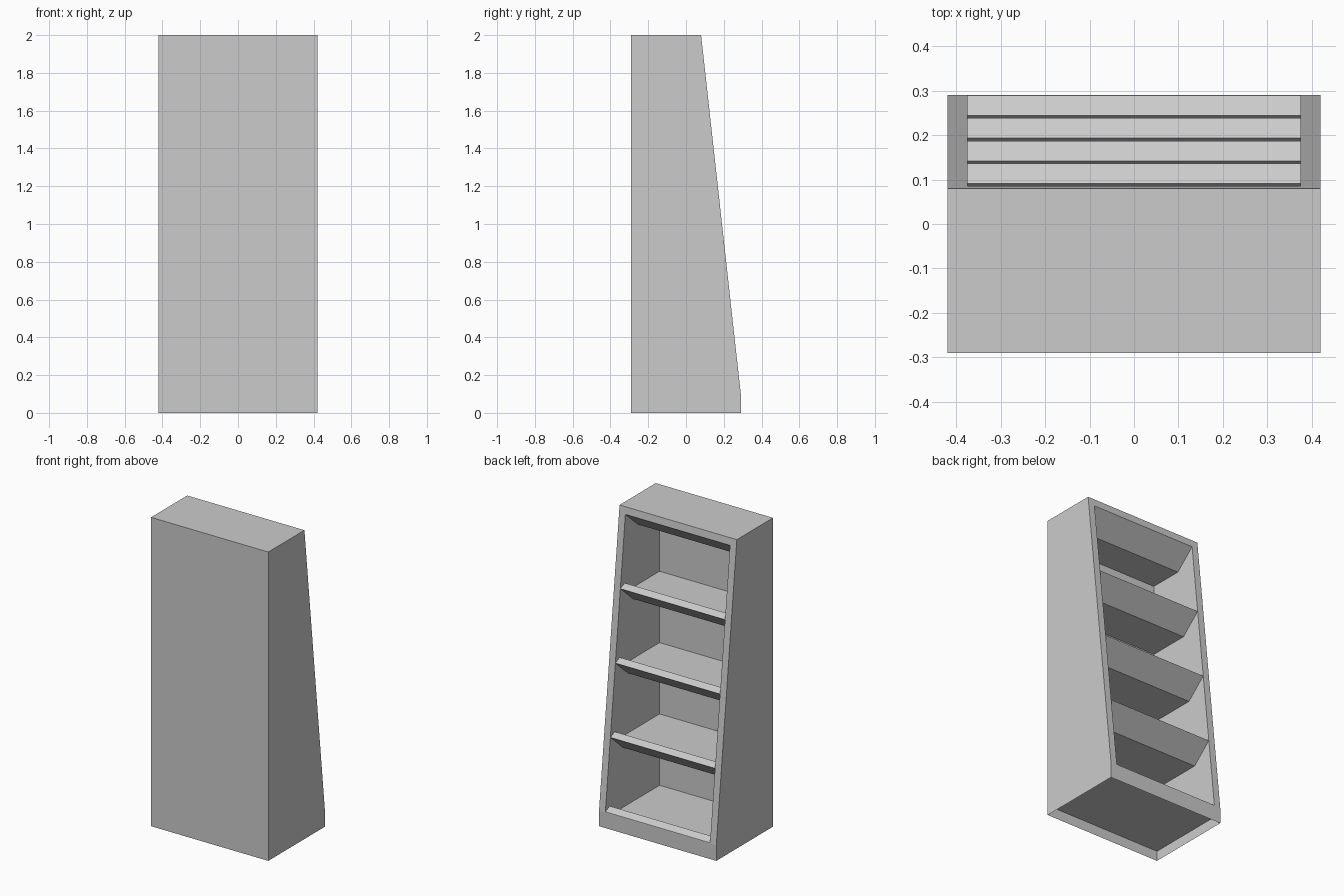
import bpy
import bmesh

cube = bpy.data.objects.get("Cube")
if cube:
    bpy.data.objects.remove(cube, do_unlink=True)

# Overall measurements
HALF_W, INNER_W = 0.42, 0.375
FRONT, BACK, PANEL = -0.29, 0.29, -0.265
HEIGHT, KNEE, BASE = 2.0, 0.1, 0.065
TOP_BACK = 0.08
LOWEST_LIP, SPACING = 0.105, 0.462

grey = bpy.data.materials.new("plain_grey")
grey.use_nodes = True
colour = (0.6, 0.6, 0.6, 1)
grey.diffuse_color = colour
grey.node_tree.nodes["Principled BSDF"].inputs["Base Color"].default_value = colour


def finish(name, bm):
    bmesh.ops.recalc_face_normals(bm, faces=bm.faces[:])
    mesh = bpy.data.meshes.new(name)
    bm.to_mesh(mesh)
    bm.free()
    mesh.materials.append(grey)
    obj = bpy.data.objects.new(name, mesh)
    bpy.context.collection.objects.link(obj)
    return obj


def prism(name, profile, x0, x1):
    """Extrude a (y, z) profile from x0 to x1."""
    bm = bmesh.new()
    face = bm.faces.new([bm.verts.new((x0, y, z)) for y, z in profile])
    result = bmesh.ops.extrude_face_region(bm, geom=[face])
    verts = [v for v in result["geom"] if isinstance(v, bmesh.types.BMVert)]
    bmesh.ops.translate(bm, verts=verts, vec=(x1 - x0, 0, 0))
    return finish(name, bm)


def slope_y(z):
    """Depth of the sloping open side at a given height."""
    return TOP_BACK + (HEIGHT - z) * (BACK - TOP_BACK) / (HEIGHT - KNEE)


# Tapered side panels
side = [(FRONT, BASE), (BACK, BASE), (BACK, KNEE), (TOP_BACK, HEIGHT), (FRONT, HEIGHT)]
prism("left_side_panel", side, INNER_W, HALF_W)
prism("right_side_panel", side, -HALF_W, -INNER_W)

# Flat closed panel
prism("closed_panel", [(FRONT, BASE), (PANEL, BASE), (PANEL, HEIGHT), (FRONT, HEIGHT)],
      -INNER_W, INNER_W)


def lip_top(z):
    """Upper outline of a shelf: tip, ridge, foot of the lip, flat floor."""
    y = slope_y(z)
    return [(y, z), (y - 0.045, z + 0.02), (y - 0.075, z - 0.04), (PANEL, z - 0.04)]


def underside(z):
    """Lower outline: flat, then rising to the tip."""
    return [(PANEL, z - 0.115), (slope_y(z) - 0.13, z - 0.115)]


# Bottom shelf with its kick face
prism("bottom_shelf",
      lip_top(LOWEST_LIP) + [(PANEL, BASE - 0.003), (BACK, BASE - 0.003), (BACK, KNEE)],
      -INNER_W, INNER_W)

# Middle shelves with upturned lips
for i in range(1, 4):
    z = LOWEST_LIP + i * SPACING
    prism(f"shelf_{i}", lip_top(z) + underside(z), -INNER_W, INNER_W)

# Top panel with the same sloping underside
z = LOWEST_LIP + 4 * SPACING
prism("top_panel", [(slope_y(z), z), (TOP_BACK, HEIGHT), (PANEL, HEIGHT)] + underside(z),
      -INNER_W, INNER_W)

# Thin hollow plinth, open below
bm = bmesh.new()
corners = [(-HALF_W, FRONT), (HALF_W, FRONT), (HALF_W, BACK), (-HALF_W, BACK)]
low = [bm.verts.new((x, y, 0)) for x, y in corners]
high = [bm.verts.new((x, y, BASE)) for x, y in corners]
for i in range(4):
    j = (i + 1) % 4
    bm.faces.new((low[i], low[j], high[j], high[i]))
finish("plinth", bm)
